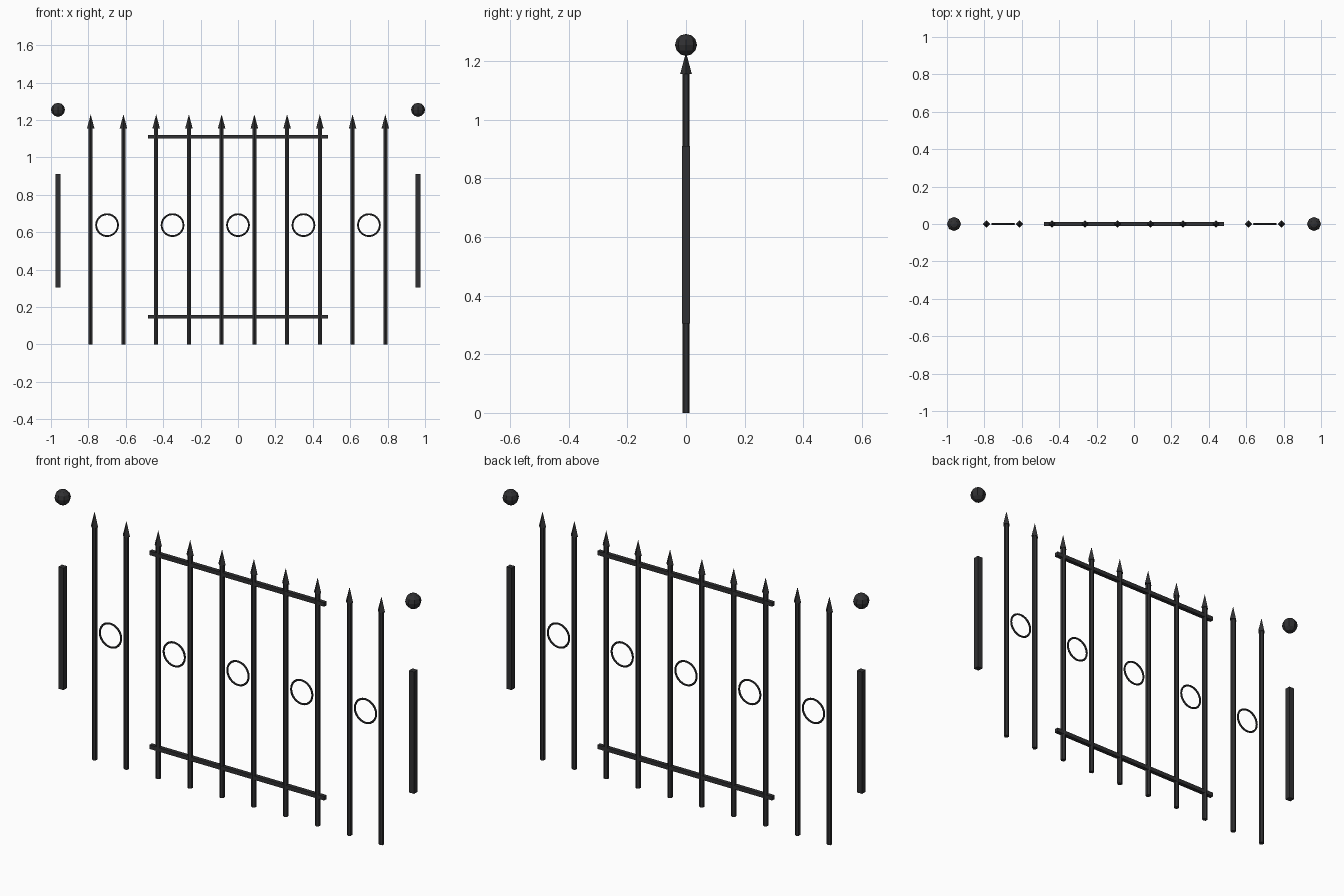
import bpy
from math import radians

# Remove the default cube
cube = bpy.data.objects.get("Cube")
if cube:
    bpy.data.objects.remove(cube, do_unlink=True)

# Dark wrought iron
iron = bpy.data.materials.new("dark_iron")
iron.use_nodes = True
color = (0.03, 0.03, 0.032, 1)
iron.diffuse_color = color
iron.node_tree.nodes["Principled BSDF"].inputs["Base Color"].default_value = color

SPACING = 0.175


def finish(name):
    obj = bpy.context.object
    obj.name = name
    obj.data.materials.append(iron)
    return obj


def box(name, center, size):
    bpy.ops.mesh.primitive_cube_add(size=1, location=center)
    obj = finish(name)
    obj.scale = size
    bpy.ops.object.transform_apply(location=False, rotation=False, scale=True)


# Upright bars with pointed finials
for i in range(10):
    x = (i - 4.5) * SPACING
    bpy.ops.mesh.primitive_cylinder_add(vertices=6, radius=0.0125, depth=1.16,
                                        location=(x, 0, 0.58))
    finish(f"bar_{i + 1}")
    bpy.ops.mesh.primitive_cone_add(vertices=4, radius1=0.02, depth=0.075,
                                    location=(x, 0, 1.1925))
    finish(f"spear_tip_{i + 1}")

# Horizontal rails
for name, z in (("bottom_rail", 0.148), ("top_rail", 1.11)):
    box(name, (0, 0, z), (0.96, 0.02, 0.02))

# Decorative rings between alternate bars
for i in range(5):
    bpy.ops.mesh.primitive_torus_add(major_segments=24, minor_segments=6,
                                     major_radius=0.0585, minor_radius=0.005,
                                     location=((i - 2) * 2 * SPACING, 0, 0.638),
                                     rotation=(radians(90), 0, 0))
    finish(f"ring_{i + 1}")

# End posts and ball caps
for side, sign in (("left", 1), ("right", -1)):
    x = sign * 5.5 * SPACING
    box(f"{side}_post", (x, 0, 0.608), (0.028, 0.028, 0.605))
    bpy.ops.mesh.primitive_uv_sphere_add(segments=8, ring_count=6, radius=0.0375,
                                         location=(x, 0, 1.2545))
    finish(f"{side}_ball")
